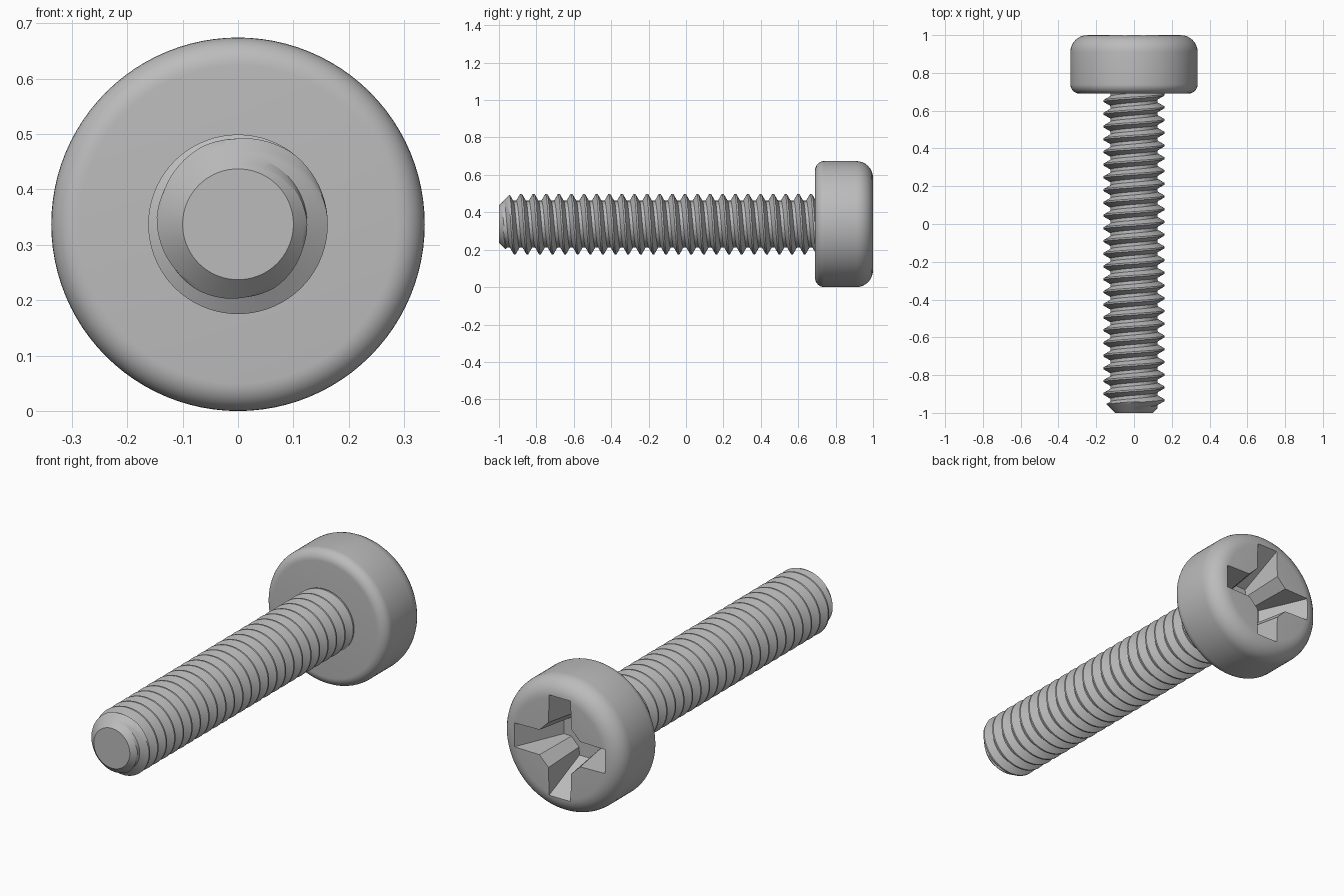
import bpy, bmesh
from math import sin, cos, pi, atan2, radians

cube = bpy.data.objects.get("Cube")
if cube:
    bpy.data.objects.remove(cube, do_unlink=True)

AXIS_Z = 0.337       # height of the screw axis
HEAD_R = 0.337
HEAD_FRONT, HEAD_BACK = 0.69, 1.0
MAJOR, MINOR, PITCH = 0.162, 0.125, 0.0674
TIP_Y, TIP_R = -1.0, 0.1

steel = bpy.data.materials.new("steel_grey")
steel.use_nodes = True
steel.diffuse_color = (0.5, 0.5, 0.5, 1)
steel.node_tree.nodes["Principled BSDF"].inputs["Base Color"].default_value = (0.5, 0.5, 0.5, 1)


def make_object(name, bm):
    """Turn a bmesh into an object placed on the screw axis."""
    bmesh.ops.recalc_face_normals(bm, faces=bm.faces[:])
    mesh = bpy.data.meshes.new(name)
    bm.to_mesh(mesh)
    bm.free()
    mesh.materials.append(steel)
    obj = bpy.data.objects.new(name, mesh)
    obj.location.z = AXIS_Z
    bpy.context.collection.objects.link(obj)
    return obj


def select_only(obj):
    bpy.ops.object.select_all(action='DESELECT')
    obj.select_set(True)
    bpy.context.view_layer.objects.active = obj


def fillet(r, y, radius, start, steps=8):
    """Quarter arc in the radius / y plane."""
    angles = [start + pi / 2 * i / steps for i in range(steps + 1)]
    return [(r + radius * cos(a), y + radius * sin(a)) for a in angles]


def build_head():
    front, back = 0.05, 0.09
    profile = [(0, HEAD_FRONT)]
    profile += fillet(HEAD_R - front, HEAD_FRONT + front, front, -pi / 2)
    profile += fillet(HEAD_R - back, HEAD_BACK - back, back, 0)
    profile.append((0, HEAD_BACK))
    bm = bmesh.new()
    verts = [bm.verts.new((r, y, 0)) for r, y in profile]
    edges = [bm.edges.new(pair) for pair in zip(verts, verts[1:])]
    bmesh.ops.spin(bm, geom=verts + edges, cent=(0, 0, 0), axis=(0, 1, 0),
                   angle=2 * pi, steps=96, use_duplicate=False)
    bmesh.ops.remove_doubles(bm, verts=bm.verts[:], dist=1e-5)
    return make_object("head", bm)


def cross_outline(reach, half, inner):
    """Cross with straight arms and bevelled inner corners."""
    arm = [(reach, -half), (reach, half), (inner, half * 1.05)]
    arm.insert(0, (inner, -half * 1.05))
    points = []
    for k in range(4):
        c, s = cos(k * pi / 2), sin(k * pi / 2)
        points += [(x * c - z * s, x * s + z * c) for x, z in arm]
    return points


def build_recess_cutter():
    # Tapered cross, wide at the head face and narrow at the floor
    layers = [(HEAD_BACK + 0.02, 0.263, 0.061, 0.115),
              (0.78, 0.13, 0.045, 0.09)]
    bm = bmesh.new()
    rings = [[bm.verts.new((x, y, z)) for x, z in cross_outline(*size)]
             for y, *size in layers]
    n = len(rings[0])
    for i in range(n):
        j = (i + 1) % n
        bm.faces.new((rings[0][i], rings[0][j], rings[1][j], rings[1][i]))
    for ring in rings:
        bm.faces.new(ring)
    return make_object("recess_cutter", bm)


def build_shank():
    # Tooth profile over one pitch: (fraction, radius), starting mid crest
    crest, root, steps = 1 / 16, 3 / 8, 5
    tooth = [(-crest, MAJOR)]
    for i in range(steps + 1):
        t = i / steps
        tooth.append((crest + (root - crest) * t, MAJOR + (MINOR - MAJOR) * t))
    for i in range(steps):
        t = i / steps
        tooth.append((1 - root + (root - crest) * t, MINOR + (MAJOR - MINOR) * t))
    segments, first_crest, end_y = 72, -0.882, HEAD_FRONT + 0.01

    bm = bmesh.new()
    rows = []
    for turn in range(-4, 26):
        for frac, radius in tooth:
            row = []
            for i in range(segments + 1):
                a = 2 * pi * i / segments
                y = first_crest + PITCH * (turn + frac + i / segments)
                y = min(max(y, TIP_Y), end_y)
                r = min(radius, TIP_R + (y - TIP_Y))   # tip chamfer
                row.append(bm.verts.new((r * sin(a), y, r * cos(a))))
            rows.append(row)
    for low, high in zip(rows, rows[1:]):
        for i in range(segments):
            bm.faces.new((low[i], low[i + 1], high[i + 1], high[i]))
    bmesh.ops.remove_doubles(bm, verts=bm.verts[:], dist=1e-5)

    # Flat tip
    rim = [v for v in bm.verts if v.co.y < TIP_Y + 1e-5]
    rim.sort(key=lambda v: atan2(v.co.x, v.co.z))
    bm.faces.new(rim)
    return make_object("threaded_shank", bm)


head = build_head()
cutter = build_recess_cutter()
cutter.hide_render = True
cut = head.modifiers.new("cross_recess", 'BOOLEAN')
cut.operation = 'DIFFERENCE'
cut.solver = 'EXACT'
cut.object = cutter
select_only(head)
bpy.ops.object.modifier_apply(modifier=cut.name)
bpy.data.objects.remove(cutter, do_unlink=True)

shank = build_shank()
for part in (head, shank):
    select_only(part)
    bpy.ops.object.shade_smooth_by_angle(angle=radians(25))
